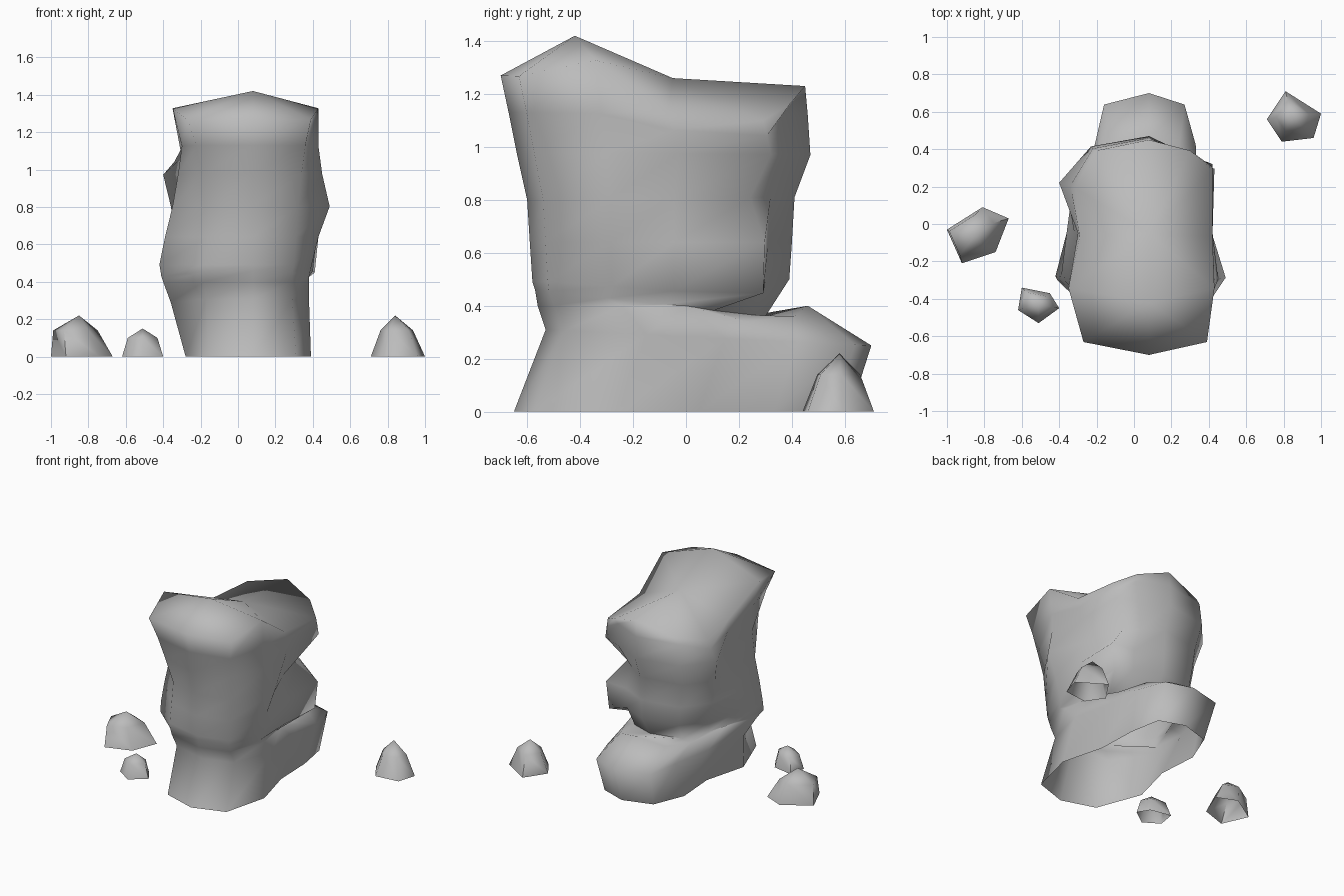
import bpy, bmesh, math

if "Cube" in bpy.data.objects:
    bpy.data.objects.remove(bpy.data.objects["Cube"], do_unlink=True)

stone = bpy.data.materials.new("stone_grey")
stone.use_nodes = True
GREY = (0.5, 0.5, 0.5, 1)
stone.diffuse_color = GREY
stone.node_tree.nodes["Principled BSDF"].inputs["Base Color"].default_value = GREY


def finish(name, bm, angle):
    """Turn a bmesh into a smooth-shaded stone object."""
    bmesh.ops.recalc_face_normals(bm, faces=bm.faces)
    mesh = bpy.data.meshes.new(name)
    bm.to_mesh(mesh)
    bm.free()
    mesh.materials.append(stone)
    obj = bpy.data.objects.new(name, mesh)
    bpy.context.collection.objects.link(obj)
    bpy.ops.object.select_all(action="DESELECT")
    obj.select_set(True)
    bpy.context.view_layer.objects.active = obj
    bpy.ops.object.shade_smooth_by_angle(angle=math.radians(angle))


def bridge(bm, low, high):
    """Join two rings of equal length with quads."""
    n = len(low)
    for i in range(n):
        j = (i + 1) % n
        bm.faces.new((low[i], low[j], high[j], high[i]))


# Boulder levels: (front y, front z), (rear y, rear z), then x on the right
# and left flank for front corner, side, waist, rear side and rear corner
MID = 0.08
FLANK = (-.88, -.38, .1, .55, .9)
LEVELS = [
    ((-.65, 0), (.62, 0), (.31, .39, .31, .3, .26), (-.16, -.28, -.2, -.22, -.13)),
    ((-.53, .31), (.7, .25), (.29, .38, .34, .33, .27), (-.17, -.36, -.28, -.21, -.16)),
    ((-.56, .4), (.46, .4), (.29, .38, .34, .32, .24), (-.18, -.4, -.31, -.2, -.12)),
    ((-.57, .46), (.3, .36), (.29, .38, .35, .3, .23), (-.18, -.41, -.34, -.25, -.15)),
    ((-.58, .49), (.39, .5), (.3, .39, .4, .41, .26), (-.18, -.42, -.36, -.31, -.18)),
    ((-.59, .64), (.4, .64), (.31, .43, .42, .43, .26), (-.16, -.39, -.36, -.33, -.2)),
    ((-.6, .8), (.41, .81), (.32, .49, .39, .3, .21), (-.14, -.35, -.32, -.36, -.22)),
    ((-.64, .98), (.47, .97), (.34, .45, .41, .42, .28), (-.18, -.32, -.3, -.4, -.23)),
    ((-.67, 1.13), (.46, 1.12), (.36, .43, .42, .42, .29), (-.22, -.3, -.3, -.34, -.22)),
    ((-.7, 1.27), (.45, 1.23), (.39, .43, .42, .42, .3), (-.27, -.35, -.29, -.31, -.2)),
]


def boulder_ring(bm, front, rear, right, left):
    def vert(x, share):
        t = (share + 1) / 2
        y, z = (a + (b - a) * t for a, b in zip(front, rear))
        return bm.verts.new((x, y, z))

    return ([vert(MID, -1)] + [vert(x, s) for x, s in zip(right, FLANK)]
            + [vert(MID, 1)] + [vert(x, s) for x, s in zip(left, FLANK)][::-1])


# Main boulder with a ledge at the back and an open underside
bm = bmesh.new()
rings = [boulder_ring(bm, *level) for level in LEVELS]
for low, high in zip(rings, rings[1:]):
    bridge(bm, low, high)


def lift_pair(level, index, dz):
    """Raise or lower a flank point on both sides of one ring."""
    for i in (index, 12 - index):
        rings[level][i].co.z += dz


# Rounded ledge shoulders, dropped rear shoulders and raised front rim
for level, index, dz in [(2, 4, -.06), (2, 5, -.04), (8, 3, -.06), (8, 4, -.08),
                         (9, 2, .07), (9, 3, -.11), (9, 4, -.14), (9, 5, -.07)]:
    lift_pair(level, index, dz)

# Bulges on the right rear with a pinch between them, and hollows beside them
for level, dy in zip(range(4, 10), (.12, .12, .06, .1, .1, .1)):
    rings[level][4].co.y += dy
for level in range(4, 9):
    rings[level][5].co.y -= .04
# Sharp lower edge of the right overhang
for index, dz in ((2, -.02), (3, -.04), (4, -.05)):
    rings[4][index].co.z += dz

# Peaked top at the front with a ridge running back from a saddle
rim = rings[-1]
peak = bm.verts.new((MID, -.42, 1.42))
saddle = bm.verts.new((MID, -.05, 1.26))
for i in range(12):
    centre = saddle if 2 <= i < 10 else peak
    bm.faces.new((rim[i], rim[(i + 1) % 12], centre))
bm.faces.new((rim[2], saddle, peak))
bm.faces.new((rim[10], peak, saddle))
finish("main_boulder", bm, 110)


def small_stone(name, outline, apex, shoulder, shrink, lean=0):
    """Five-sided pebble: footprint, narrower shoulder ring and a tip."""
    bm = bmesh.new()
    ax, ay, az = apex
    base = [bm.verts.new((x, y, 0)) for x, y in outline]
    ring = [bm.verts.new((ax + (x - ax) * shrink + lean, ay + (y - ay) * shrink, shoulder))
            for x, y in outline]
    bridge(bm, base, ring)
    tip = bm.verts.new(apex)
    for i in range(5):
        bm.faces.new((ring[i], ring[(i + 1) % 5], tip))
    finish(name, bm, 75)


# Loose stones around the boulder
small_stone("stone_west", [(-1, -.03), (-.81, .09), (-.67, .03), (-.74, -.15), (-.92, -.21)],
            (-.85, -.06, .22), .14, .72, -.03)
small_stone("stone_front", [(-.6, -.34), (-.45, -.37), (-.4, -.45), (-.51, -.53), (-.62, -.46)],
            (-.51, -.43, .15), .1, .72)
small_stone("stone_back", [(.81, .71), (1, .59), (.96, .46), (.79, .44), (.71, .56)],
            (.84, .58, .22), .14, .6)
